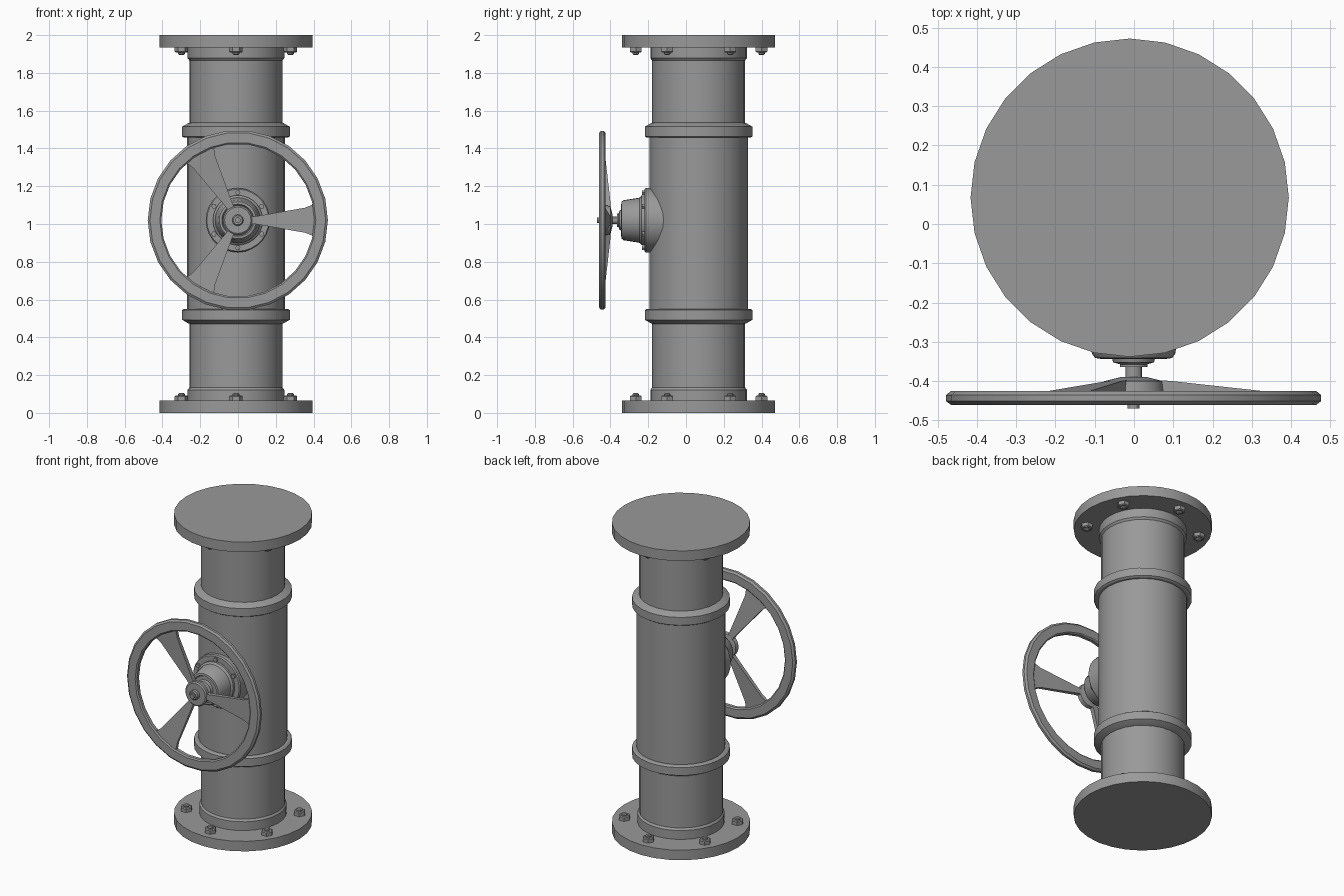
import bpy, bmesh
from math import pi, cos, sin, radians
from mathutils import Matrix, Vector

if "Cube" in bpy.data.objects:
    bpy.data.objects.remove(bpy.data.objects["Cube"])

PX, PY = -0.011, 0.067         # pipe axis
WX, WZ = -0.001, 1.02          # valve stem axis
FRONT = Matrix.Translation((WX, 0, WZ)) @ Matrix.Rotation(radians(90), 4, 'X')
PIPE = Matrix.Translation((PX, PY, 0))

# Dark grey cast iron
IRON = bpy.data.materials.new("dark_iron")
IRON.diffuse_color = (0.32, 0.32, 0.32, 1)
IRON.use_nodes = True
IRON.node_tree.nodes["Principled BSDF"].inputs["Base Color"].default_value = IRON.diffuse_color


def finish(name, bm, angle=30):
    bmesh.ops.remove_doubles(bm, verts=bm.verts, dist=1e-5)
    bmesh.ops.recalc_face_normals(bm, faces=bm.faces)
    me = bpy.data.meshes.new(name)
    bm.to_mesh(me)
    bm.free()
    me.materials.append(IRON)
    ob = bpy.data.objects.new(name, me)
    bpy.context.collection.objects.link(ob)
    bpy.ops.object.select_all(action='DESELECT')
    ob.select_set(True)
    bpy.context.view_layer.objects.active = ob
    bpy.ops.object.shade_smooth_by_angle(angle=radians(angle))
    return ob


def lathe(name, profile, sides, matrix, closed=False, turn=0.0):
    """Revolve (radius, height) points about local z."""
    bm = bmesh.new()
    pts = list(profile)
    if not closed:
        pts = [(0, pts[0][1])] + pts + [(0, pts[-1][1])]
    rings = []
    for i in range(sides):
        a = 2 * pi * i / sides + turn
        rings.append([bm.verts.new(matrix @ Vector((r * cos(a), r * sin(a), h)))
                      for r, h in pts])
    n = len(pts)
    for i in range(sides):
        a, b = rings[i], rings[(i + 1) % sides]
        for j in range(n if closed else n - 1):
            k = (j + 1) % n
            if pts[j][0] == 0:
                bm.faces.new((a[j], b[k], a[k]))
            elif pts[k][0] == 0:
                bm.faces.new((a[j], b[j], a[k]))
            else:
                bm.faces.new((a[j], b[j], b[k], a[k]))
    return finish(name, bm)


# Main pipe sections
lathe("pipe", [(0.246, 0.05), (0.246, 1.95)], 28, PIPE)
lathe("valve_barrel", [(0.26, 0.51), (0.26, 1.49)], 28, PIPE)

# Both ends: flange, neck, coupling ring and six bolts
FLIP = Matrix.Translation((0, 0, 2)) @ Matrix.Scale(-1, 4, (0, 0, 1))
for end, M in (("lower", PIPE), ("upper", PIPE @ FLIP)):
    lathe(end + "_flange", [(0.405, 0), (0.405, 0.065)], 28, M)
    lathe(end + "_neck", [(0.256, 0.06), (0.256, 0.122), (0.244, 0.137)], 28, M)
    dz = 0.008 if end == "lower" else 0.0
    lathe(end + "_coupling_ring",
          [(0.236, 0.461 + dz), (0.252, 0.465 + dz), (0.287, 0.485 + dz),
           (0.287, 0.536 + dz), (0.276, 0.543 + dz), (0.25, 0.543 + dz)], 28, M, turn=pi / 28)
    for i in range(6):
        a = radians(90 + 60 * i)
        B = M @ Matrix.Translation((0.333 * cos(a), 0.333 * sin(a), 0.062))
        lathe(f"{end}_nut_{i}", [(0.036, 0), (0.036, 0.025), (0.03, 0.03)], 6, B)
        lathe(f"{end}_stud_{i}", [(0.018, 0), (0.018, 0.037), (0.013, 0.042)], 10, B)

# Bonnet: saddle boss, stepped body, gland (heights run toward the front)
lathe("bonnet_boss", [(0.17, 0.08), (0.17, 0.213), (0.164, 0.221)], 28, FRONT)
lathe("bonnet_body", [(0.132, 0.21), (0.132, 0.235), (0.12, 0.245), (0.117, 0.26),
                      (0.106, 0.33), (0.098, 0.341), (0.085, 0.343), (0.08, 0.335)], 28, FRONT)
lathe("gland", [(0.058, 0.33), (0.052, 0.352), (0.035, 0.357), (0.035, 0.364)], 20, FRONT)
for i in range(6):
    a = radians(30 + 60 * i)
    lathe(f"bonnet_bolt_{i}", [(0.014, 0.21), (0.014, 0.232)], 6,
          FRONT @ Matrix.Translation((0.146 * cos(a), 0.146 * sin(a), 0)))

# Stem with end nut
lathe("stem", [(0.021, 0.33), (0.021, 0.45)], 12, FRONT)
lathe("stem_nut", [(0.03, 0.42), (0.03, 0.452), (0.024, 0.458), (0.015, 0.458),
                   (0.015, 0.47)], 12, FRONT)

# Handwheel rim and hub
lathe("wheel_rim", [(0.405, 0.432), (0.405, 0.453), (0.413, 0.46), (0.465, 0.46),
                    (0.477, 0.451), (0.477, 0.435), (0.465, 0.425), (0.413, 0.425)],
      26, FRONT, closed=True)
lathe("wheel_hub", [(0.035, 0.39), (0.075, 0.4), (0.078, 0.425), (0.07, 0.432)], 20, FRONT)

# Three dished spokes: (distance, half width, mid height, half thickness)
SPOKE = [(0.05, 0.018, 0.412, 0.014), (0.09, 0.02, 0.413, 0.014), (0.355, 0.066, 0.438, 0.010),
         (0.39, 0.08, 0.441, 0.010), (0.42, 0.115, 0.443, 0.010)]
for s in range(3):
    M = FRONT @ Matrix.Rotation(radians(120 * s), 4, 'Z')
    bm = bmesh.new()
    loops = [[bm.verts.new(M @ Vector((r, sy * w, h + sz * t)))
              for sy, sz in ((-1, -1), (1, -1), (1, 1), (-1, 1))]
             for r, w, h, t in SPOKE]
    for a, b in zip(loops, loops[1:]):
        for j in range(4):
            k = (j + 1) % 4
            bm.faces.new((a[j], a[k], b[k], b[j]))
    bm.faces.new(loops[0])
    bm.faces.new(loops[-1])
    finish(f"wheel_spoke_{s}", bm)
